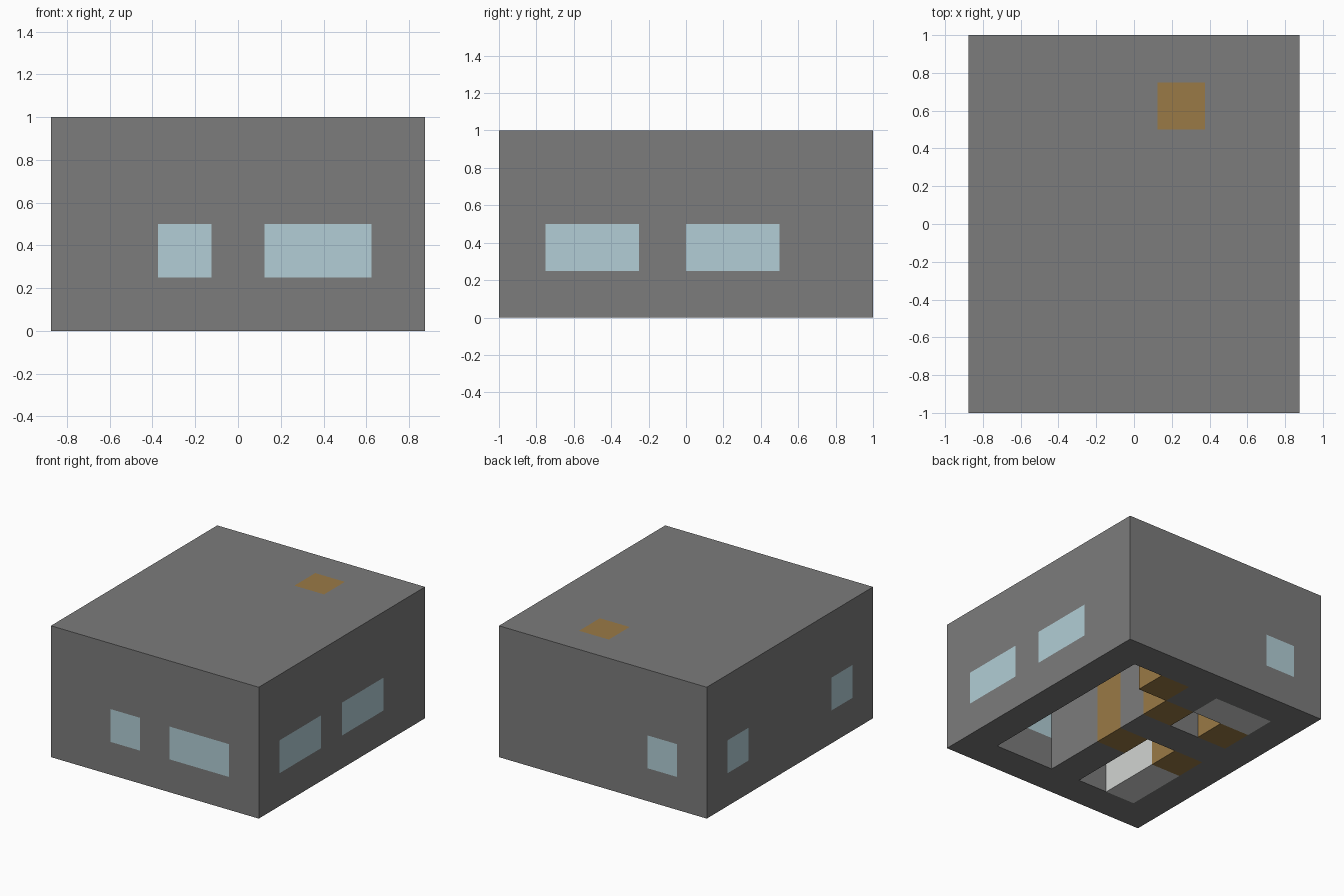
import bpy
import bmesh
from mathutils import Vector
from itertools import product

cube = bpy.data.objects.get("Cube")
if cube:
    bpy.data.objects.remove(cube, do_unlink=True)

SIZE = 0.25                      # edge of one building block
ORIGIN = Vector((-0.875, -1, 0))  # lower corner of the block grid


def material(name, colour):
    mat = bpy.data.materials.new(name)
    mat.use_nodes = True
    mat.diffuse_color = (*colour, 1)
    mat.node_tree.nodes["Principled BSDF"].inputs["Base Color"].default_value = (*colour, 1)
    return mat


stone = material("grey_stone", (0.20, 0.20, 0.20))
glass = material("pale_blue_glass", (0.445, 0.617, 0.672))
wood = material("brown_wood", (0.323, 0.195, 0.061))
cloth = material("white_cloth", (0.644, 0.658, 0.644))

cells = {}   # block position -> part name (None is empty space)
looks = {}   # part name -> material


def fill(name, mat, xs, ys, zs):
    """Fill a range of blocks with one part, replacing what was there."""
    if name:
        looks[name] = mat
    for cell in product(range(*xs), range(*ys), range(*zs)):
        cells[cell] = name


# Solid house, then three hollow rooms open underneath
fill("walls_and_roof", stone, (0, 7), (0, 8), (0, 4))
fill(None, None, (4, 6), (1, 7), (0, 3))   # long living room
fill(None, None, (1, 3), (5, 7), (0, 3))   # back bedroom
fill(None, None, (1, 3), (1, 4), (0, 3))   # front bedroom

# Windows, all in the second row of blocks
for name, xs, ys in (
    ("front_window_large", (4, 6), (0, 1)),
    ("front_window_small", (2, 3), (0, 1)),
    ("left_window_front", (6, 7), (1, 3)),
    ("left_window_back", (6, 7), (4, 6)),
    ("back_window", (1, 2), (7, 8)),
    ("right_window_front", (0, 1), (1, 2)),
    ("right_window_back", (0, 1), (6, 7)),
):
    fill(name, glass, xs, ys, (1, 2))

# Inner doors and the shaft up to the roof hatch
fill("front_bedroom_door", wood, (3, 4), (3, 4), (0, 2))
fill("back_bedroom_door", wood, (3, 4), (5, 6), (0, 2))
fill("roof_hatch_shaft", wood, (4, 5), (6, 7), (0, 4))

# Bedroom furniture
fill("back_bed", cloth, (1, 3), (6, 7), (0, 1))
fill("back_cabinet", wood, (1, 2), (5, 6), (0, 1))
fill("front_bed", cloth, (1, 2), (1, 3), (0, 1))
fill("front_cabinet", wood, (1, 2), (3, 4), (0, 1))

AXES = (Vector((1, 0, 0)), Vector((0, 1, 0)), Vector((0, 0, 1)))


def build(name, mat):
    """Make one part from the exposed sides of its blocks."""
    bm = bmesh.new()
    for cell, part in cells.items():
        if part != name:
            continue
        centre = Vector(cell) + Vector((0.5, 0.5, 0.5))
        for axis, sign in product(range(3), (1, -1)):
            out = AXES[axis] * sign
            neighbour = tuple(int(c) for c in Vector(cell) + out)
            if cells.get(neighbour):
                continue
            u = AXES[(axis + 1) % 3]
            v = out.cross(u)
            corners = [centre + (out + u * a + v * b) / 2
                       for a, b in ((-1, -1), (1, -1), (1, 1), (-1, 1))]
            bm.faces.new([bm.verts.new(ORIGIN + c * SIZE) for c in corners])
    bmesh.ops.remove_doubles(bm, verts=bm.verts, dist=0.001)
    mesh = bpy.data.meshes.new(name)
    bm.to_mesh(mesh)
    bm.free()
    mesh.materials.append(mat)
    bpy.context.collection.objects.link(bpy.data.objects.new(name, mesh))


for part_name, part_material in looks.items():
    build(part_name, part_material)
